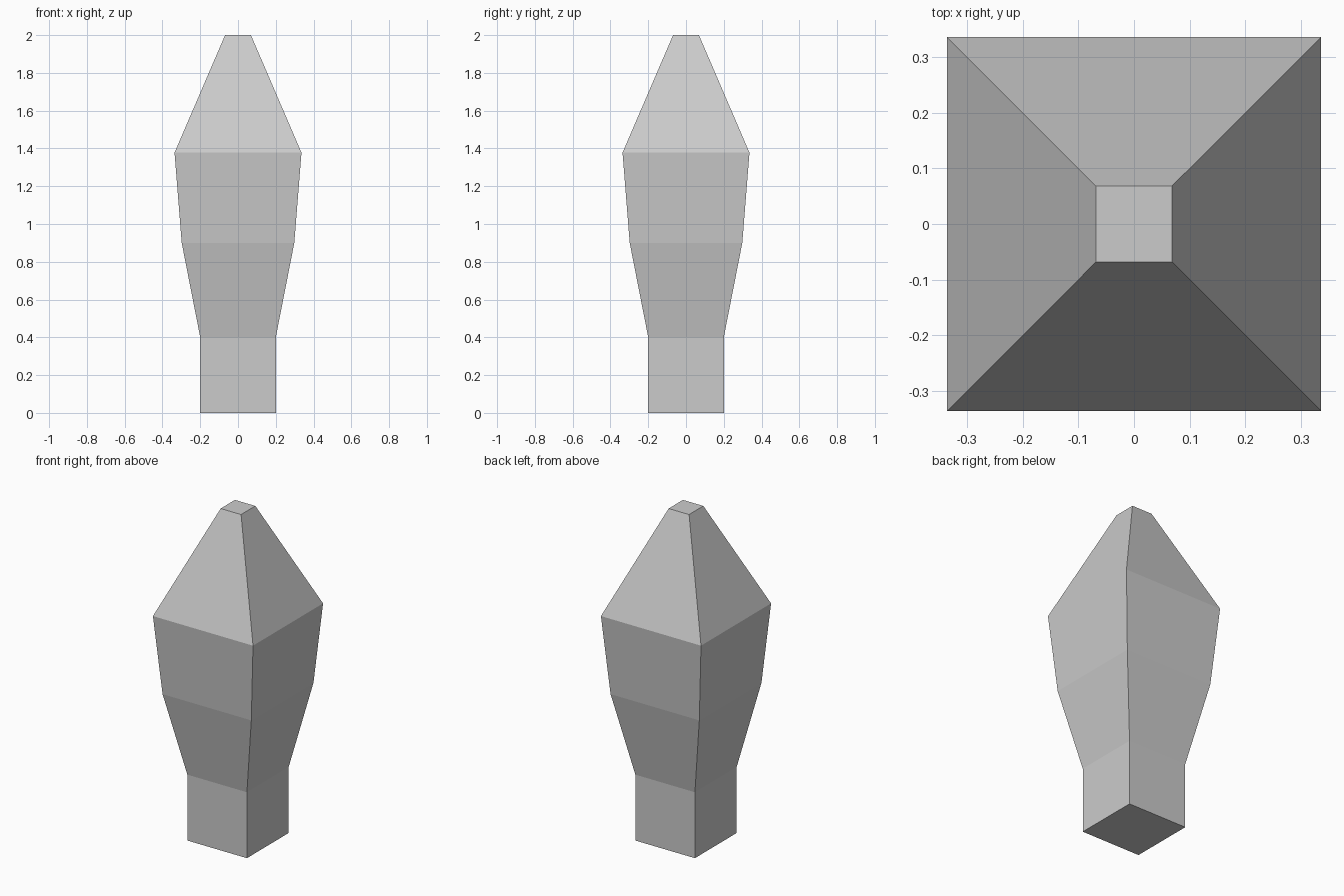
import bpy
import bmesh

if "Cube" in bpy.data.objects:
    bpy.data.objects.remove(bpy.data.objects["Cube"])

# Square cross-sections from bottom to top: (height, half width)
PROFILE = [(0.0, 0.2), (0.4, 0.2), (0.9, 0.298), (1.378, 0.336), (2.0, 0.0685)]
CORNERS = [(-1, -1), (1, -1), (1, 1), (-1, 1)]

# Tapered square post, lofted through the profile
bm = bmesh.new()
rings = [[bm.verts.new((x * h, y * h, z)) for x, y in CORNERS] for z, h in PROFILE]
for low, high in zip(rings, rings[1:]):
    for i in range(4):
        j = (i + 1) % 4
        bm.faces.new((low[i], low[j], high[j], high[i]))

# End caps
bm.faces.new(rings[0][::-1])
bm.faces.new(rings[-1])

mesh = bpy.data.meshes.new("tapered_post")
bm.to_mesh(mesh)
bm.free()
bpy.context.collection.objects.link(bpy.data.objects.new("tapered_post", mesh))
